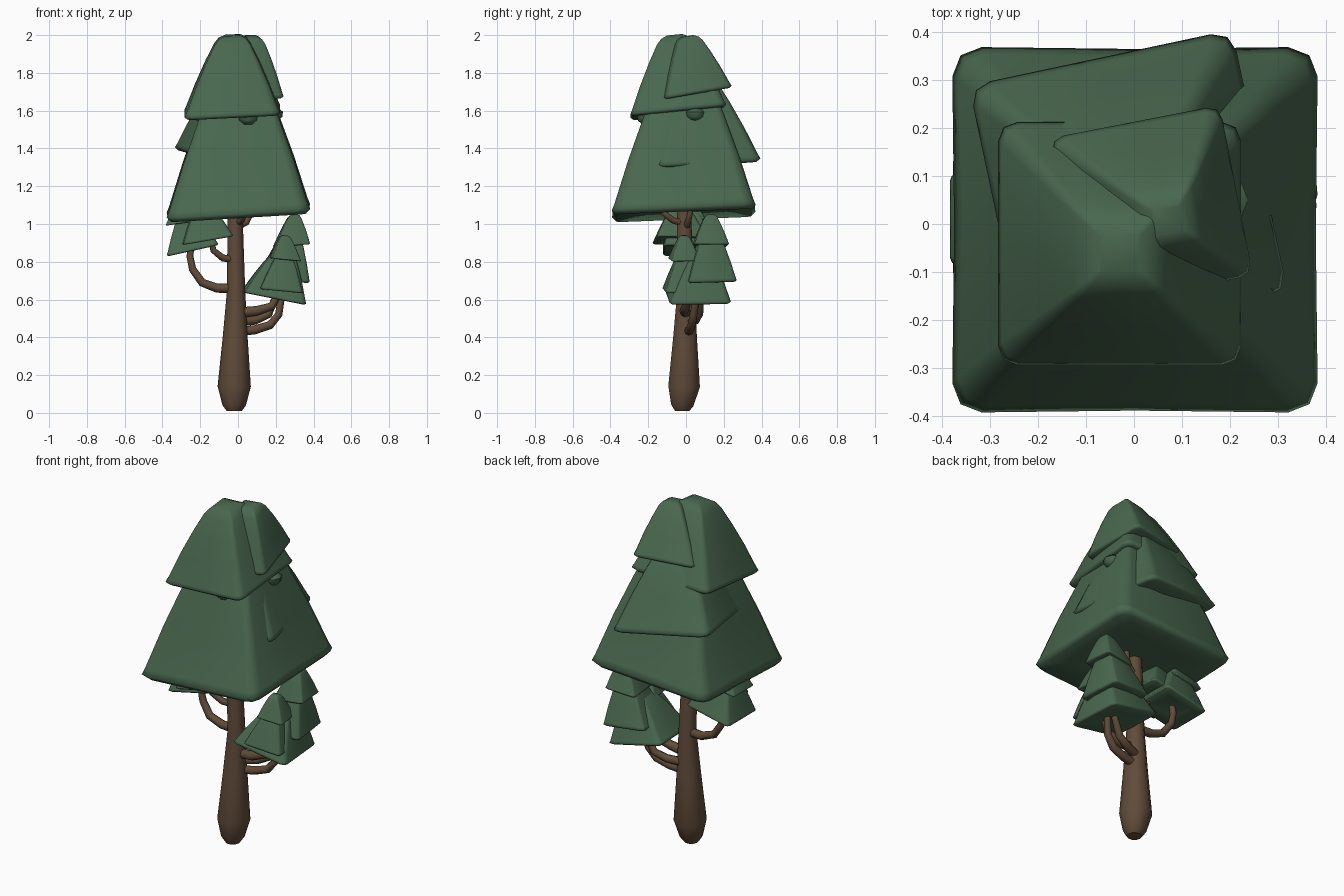
import bpy
import bmesh
from math import cos, sin, pi, radians
from mathutils import Vector

cube = bpy.data.objects.get("Cube")
if cube:
    bpy.data.objects.remove(cube, do_unlink=True)


def make_material(name, rgb):
    mat = bpy.data.materials.new(name)
    mat.use_nodes = True
    mat.diffuse_color = (*rgb, 1)
    bsdf = next(n for n in mat.node_tree.nodes if n.type == 'BSDF_PRINCIPLED')
    bsdf.inputs["Base Color"].default_value = (*rgb, 1)
    bsdf.inputs["Roughness"].default_value = 0.9
    return mat


GREEN = make_material("pine green", (0.067, 0.137, 0.078))
BROWN = make_material("bark brown", (0.117, 0.071, 0.041))


def loft(name, rings, mat, sharp=50):
    """Skin a list of equal-length rings and cap both ends."""
    bm = bmesh.new()
    loops = [[bm.verts.new(p) for p in ring] for ring in rings]
    n = len(loops[0])
    for low, high in zip(loops, loops[1:]):
        for i in range(n):
            j = (i + 1) % n
            bm.faces.new((low[i], low[j], high[j], high[i]))
    bm.faces.new(loops[0][::-1])
    bm.faces.new(loops[-1])
    bmesh.ops.recalc_face_normals(bm, faces=bm.faces)
    mesh = bpy.data.meshes.new(name)
    bm.to_mesh(mesh)
    bm.free()
    mesh.materials.append(mat)
    mesh.shade_smooth()
    mesh.set_sharp_from_angle(angle=radians(sharp))
    obj = bpy.data.objects.new(name, mesh)
    bpy.context.scene.collection.objects.link(obj)
    return obj


# Rounded square outline and the side profile (width, height) of a foliage tier
QUARTER = [(1, 0), (1, 0.84), (0.955, 0.955), (0.84, 1)]
OUTLINE = []
for k in range(4):
    for cx, cy in QUARTER:
        a = k * pi / 2
        OUTLINE.append((cx * cos(a) - cy * sin(a), cx * sin(a) + cy * cos(a)))
PROFILE = [(0.5, 0.05), (0.94, 0), (1, 0.032), (0.965, 0.075), (0.77, 0.38),
           (0.56, 0.67), (0.38, 0.89), (0.29, 0.96), (0.16, 1)]


def tier(name, centre, half, top, turn=0, slope=(0, 0), shift=(0, 0), dip=0):
    """Soft four-sided pyramid with a tilted base, offset tip and hollowed sides."""
    x0, y0, z0 = centre
    c, s = cos(radians(turn)), sin(radians(turn))
    rings = []
    for width, rise in PROFILE:
        ring = []
        for i, (u, v) in enumerate(OUTLINE):
            reach = half * width
            if i % len(QUARTER) == 0:
                reach *= 1 - dip * sin(pi * rise)
            dx, dy = reach * (u * c - v * s), reach * (u * s + v * c)
            ring.append(Vector((x0 + dx + shift[0] * rise, y0 + dy + shift[1] * rise,
                                z0 + (top - z0) * rise + slope[0] * dx + slope[1] * dy)))
        rings.append(ring)
    return loft(name, rings, GREEN, sharp=100)


def tube(name, path, radii, sides=8):
    """Tapered limb along a path of points."""
    pts = [Vector(p) for p in path]
    span = pts[-1] - pts[0]
    ref = Vector((1, 0, 0)) if abs(span.x) < abs(span.y) else Vector((0, 1, 0))
    rings = []
    for i, p in enumerate(pts):
        t = (pts[min(i + 1, len(pts) - 1)] - pts[max(i - 1, 0)]).normalized()
        side = t.cross(ref).normalized()
        up = side.cross(t)
        rings.append([p + radii[i] * (side * cos(2 * pi * k / sides) + up * sin(2 * pi * k / sides))
                      for k in range(sides)])
    return loft(name, rings, BROWN)


# Trunk
tube("trunk",
     [(-0.02, -0.02, 0.01), (-0.02, -0.02, 0.04), (-0.02, -0.01, 0.14), (-0.015, -0.005, 0.4),
      (-0.01, 0, 0.65), (-0.015, -0.01, 1.0), (-0.01, -0.01, 1.3)],
     [0.04, 0.062, 0.088, 0.066, 0.048, 0.041, 0.03], sides=10)

# Branches
tube("left_branch_low", [(0, 0.01, 0.43), (0.09, 0.02, 0.44), (0.17, 0.03, 0.465),
                         (0.215, 0.04, 0.52), (0.235, 0.06, 0.64)],
     [0.025, 0.024, 0.022, 0.02, 0.017])
tube("left_branch_middle", [(0, 0.02, 0.48), (0.09, 0.05, 0.49), (0.16, 0.07, 0.52),
                            (0.21, 0.08, 0.64)],
     [0.025, 0.023, 0.021, 0.017])
tube("left_branch_high", [(0, 0, 0.53), (0.1, -0.01, 0.54), (0.18, 0, 0.565), (0.22, 0.01, 0.64)],
     [0.028, 0.026, 0.022, 0.018])
tube("right_branch_low", [(0, 0, 0.66), (-0.11, 0.01, 0.66), (-0.19, 0.01, 0.69),
                          (-0.24, 0.02, 0.76), (-0.255, 0.02, 0.83), (-0.24, 0.02, 0.92)],
     [0.026, 0.024, 0.022, 0.02, 0.018, 0.016])
tube("right_branch_high", [(0, -0.01, 0.81), (-0.08, -0.03, 0.82), (-0.13, -0.05, 0.86),
                           (-0.15, -0.06, 0.95)],
     [0.02, 0.019, 0.017, 0.014])
tube("front_branch", [(-0.01, 0, 1.0), (0.02, -0.07, 1.02), (0.04, -0.12, 1.06), (0.04, -0.14, 1.14)],
     [0.018, 0.017, 0.015, 0.012])
tube("upper_branch", [(-0.01, 0, 0.98), (0.045, 0.01, 1.01), (0.065, 0.02, 1.05), (0.07, 0.02, 1.14)],
     [0.018, 0.017, 0.015, 0.012])

# Main crown
tier("crown_bottom", (0.002, -0.012, 1.045), 0.38, 1.82, slope=(0.06, 0.04), dip=0.1)
tier("crown_middle", (-0.012, 0.073, 1.345), 0.28, 1.8, turn=12, slope=(-0.13, 0.03),
     shift=(0.01, -0.03))
tier("crown_upper", (-0.03, -0.04, 1.585), 0.253, 2.0, slope=(0.05, 0.1), shift=(0, -0.02))
tier("crown_top", (0.035, 0.037, 1.69), 0.18, 1.995, turn=11, slope=(-0.02, 0.17),
     shift=(0.035, -0.03))

# Small foliage knobs around the crown
for i, (x, y, z) in enumerate([(0.055, -0.205, 1.56), (0.185, 0.05, 1.58),
                               (-0.07, 0.175, 1.57), (-0.17, -0.05, 1.56)]):
    rings = [[Vector((x + r * cos(k * pi / 4), y + r * sin(k * pi / 4), z + h)) for k in range(8)]
             for r, h in [(0.028, -0.032), (0.05, -0.012), (0.053, 0.014), (0.03, 0.032)]]
    loft("knob_%d" % (i + 1), rings, GREEN)

# Left side foliage cluster
tier("left_cluster_base", (0.187, 0.065, 0.605), 0.163, 0.86, turn=4, slope=(-0.2, 0),
     shift=(0.06, 0.02))
tier("left_cluster_middle", (0.24, 0.13, 0.7), 0.128, 0.97, turn=6, slope=(-0.08, 0.02),
     shift=(0.045, 0))
tier("left_cluster_top", (0.283, 0.13, 0.885), 0.092, 1.05, turn=5, slope=(0.08, 0),
     shift=(0.015, 0))
tier("left_cluster_front_low", (0.222, -0.005, 0.645), 0.112, 0.85, turn=5, slope=(-0.1, 0),
     shift=(0.025, 0))
tier("left_cluster_front_high", (0.25, -0.01, 0.81), 0.076, 0.94, turn=8, slope=(-0.1, 0))

# Right side foliage cluster
tier("right_cluster_base", (-0.24, 0.015, 0.858), 0.136, 1.08, slope=(0.22, 0),
     shift=(-0.03, 0))
tier("right_cluster_top", (-0.288, 0.01, 1.005), 0.095, 1.14, slope=(0.15, 0))
tier("right_cluster_front", (-0.168, -0.035, 0.91), 0.132, 1.1, turn=6, slope=(0.17, 0),
     shift=(-0.02, 0))
